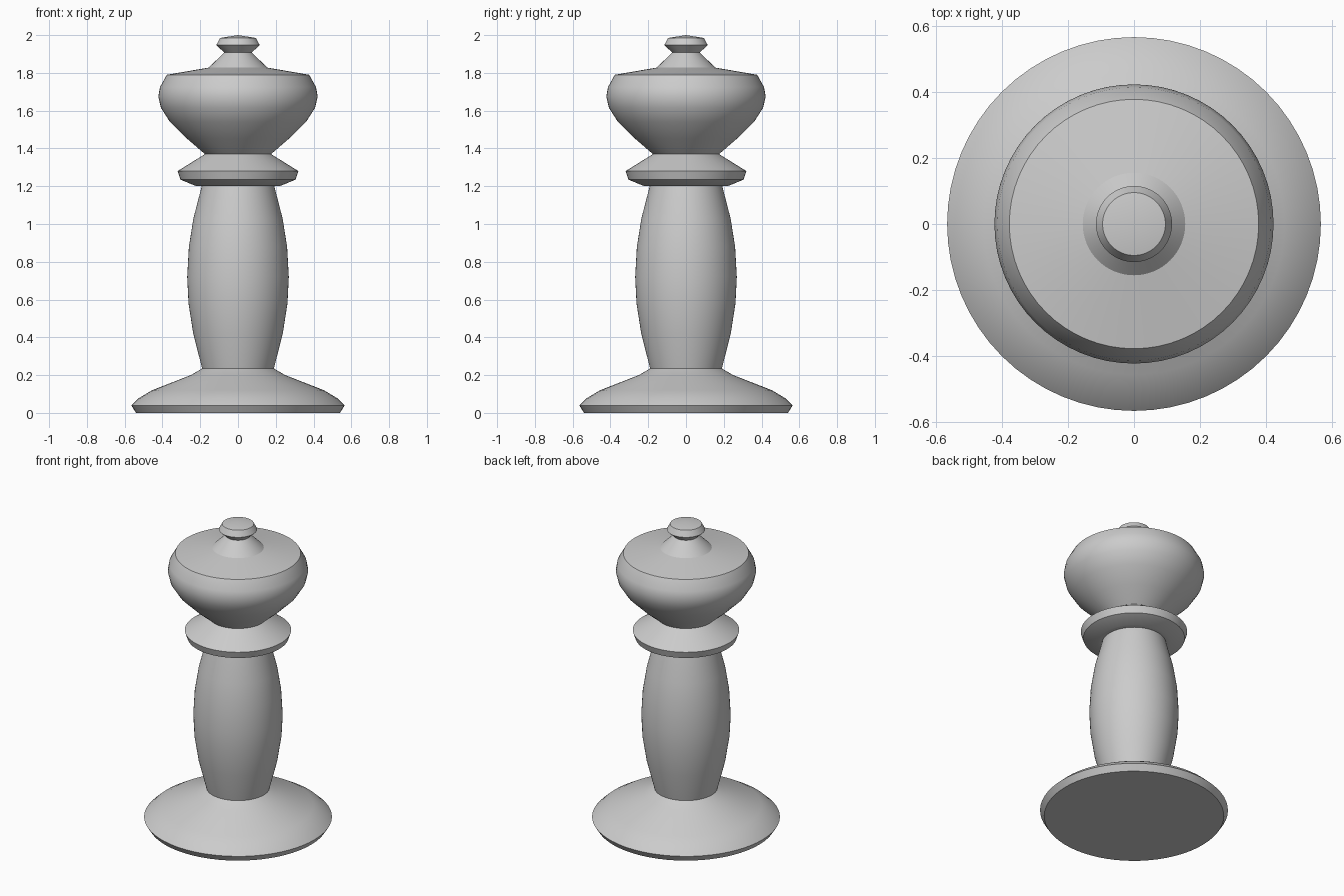
import bpy
import math

SEGMENTS = 64

cube = bpy.data.objects.get("Cube")
if cube:
    bpy.data.objects.remove(cube, do_unlink=True)

# Single grey finish
grey = bpy.data.materials.new("plain_grey")
grey.use_nodes = True
colour = (0.6, 0.6, 0.6, 1)
grey.diffuse_color = colour
grey.node_tree.nodes["Principled BSDF"].inputs["Base Color"].default_value = colour


def lathe(name, profile):
    """Turn a bottom-to-top (radius, height) profile around z; radius 0 closes an end."""
    verts, faces, rings = [], [], []
    for r, z in profile:
        start = len(verts)
        count = SEGMENTS if r > 0 else 1
        for i in range(count):
            a = math.tau * i / SEGMENTS
            verts.append((r * math.cos(a), r * math.sin(a), z))
        rings.append([start + i % count for i in range(SEGMENTS)])
    for low, high in zip(rings, rings[1:]):
        for i in range(SEGMENTS):
            j = (i + 1) % SEGMENTS
            corners = (low[i], low[j], high[j], high[i])
            faces.append(tuple(dict.fromkeys(corners)))
    mesh = bpy.data.meshes.new(name)
    mesh.from_pydata(verts, [], faces)
    mesh.materials.append(grey)
    obj = bpy.data.objects.new(name, mesh)
    bpy.context.collection.objects.link(obj)
    bpy.ops.object.select_all(action="DESELECT")
    obj.select_set(True)
    bpy.context.view_layer.objects.active = obj
    bpy.ops.object.shade_smooth_by_angle(angle=math.radians(30))


# Wide foot with a bevelled rim
lathe("base", [(0, 0), (0.54, 0), (0.565, 0.04), (0.525, 0.078),
               (0.455, 0.12), (0.25, 0.2), (0.19, 0.235)])

# Swelling column
lathe("body", [(0.19, 0.235), (0.237, 0.42), (0.262, 0.58), (0.269, 0.72),
               (0.26, 0.88), (0.236, 1.03), (0.192, 1.2)])

# Flared ring under the head
lathe("collar", [(0.192, 1.2), (0.22, 1.2), (0.305, 1.235),
                 (0.32, 1.28), (0.175, 1.37)])

# Rounded head with a shallow conical top
lathe("head", [(0.175, 1.37), (0.27, 1.452), (0.36, 1.54), (0.408, 1.615),
               (0.422, 1.675), (0.413, 1.725), (0.377, 1.79), (0.155, 1.828)])

# Small knob on top
lathe("finial", [(0.155, 1.828), (0.073, 1.908), (0.115, 1.947),
                 (0.095, 1.985), (0, 2.0)])
